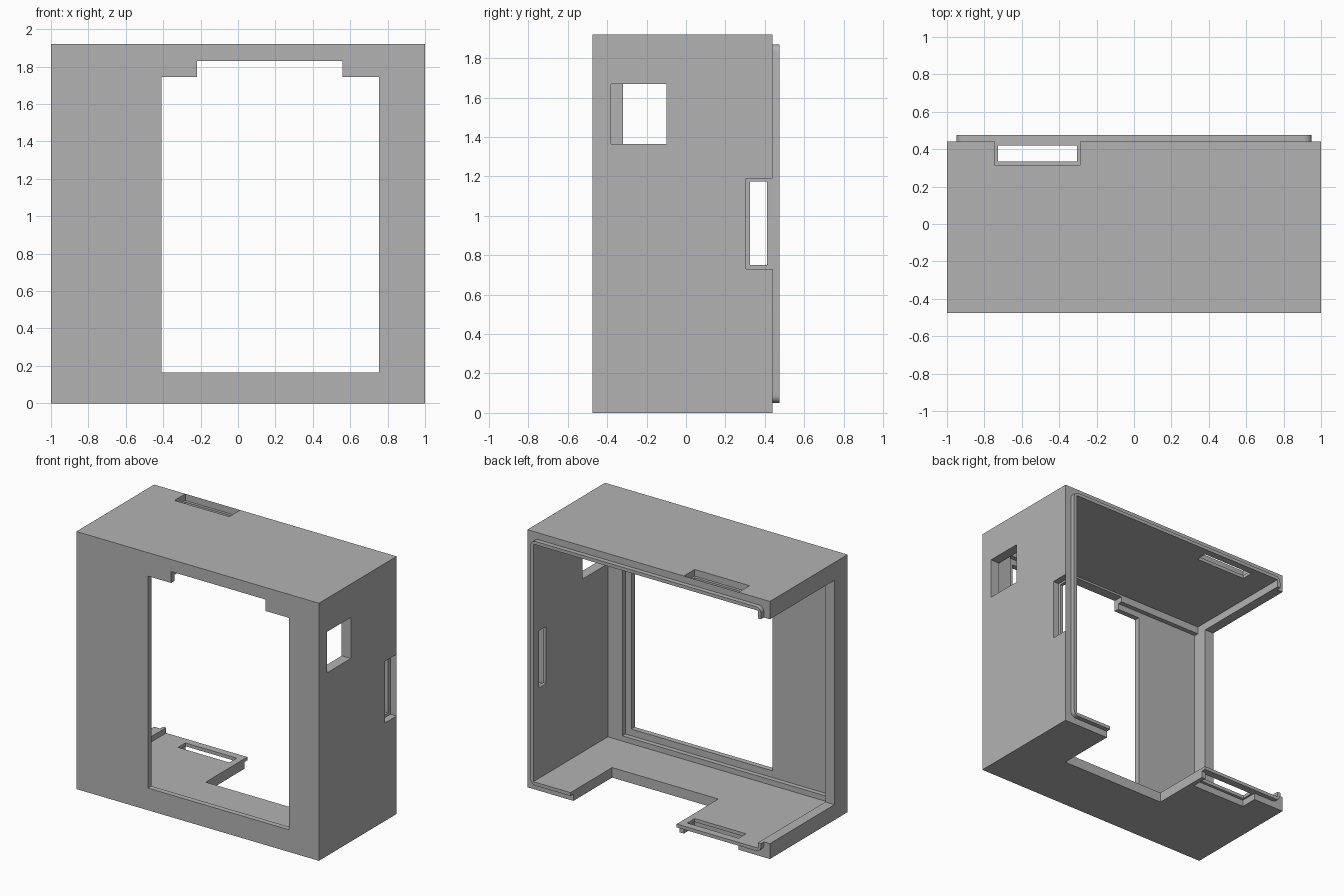
import bpy

# Remove the default cube only
old = bpy.data.objects.get("Cube")
if old:
    bpy.data.objects.remove(old, do_unlink=True)

# Single plain material
grey = bpy.data.materials.new("plain_grey")
grey.use_nodes = True
colour = (0.45, 0.45, 0.45, 1)
grey.diffuse_color = colour
grey.node_tree.nodes["Principled BSDF"].inputs["Base Color"].default_value = colour


def block(name, xs, ys, zs):
    """Box given by its ranges along each axis."""
    spans = (xs, ys, zs)
    bpy.ops.mesh.primitive_cube_add(size=1, location=[sum(s) / 2 for s in spans])
    ob = bpy.context.object
    ob.name = name
    ob.scale = [s[1] - s[0] for s in spans]
    bpy.ops.object.transform_apply(location=True, rotation=False, scale=True)
    ob.data.materials.append(grey)
    return ob


def combine(body, tool, operation):
    """Apply a boolean and discard the tool."""
    tool.hide_render = True
    bpy.ops.object.select_all(action='DESELECT')
    bpy.context.view_layer.objects.active = body
    body.select_set(True)
    mod = body.modifiers.new("combine", 'BOOLEAN')
    mod.operation = operation
    mod.solver = 'EXACT'
    mod.object = tool
    bpy.ops.object.modifier_apply(modifier=mod.name)
    bpy.data.objects.remove(tool, do_unlink=True)


HEIGHT = 1.92
WALL = 0.075
LIP = 0.05
FRONT, REAR, LIP_END = -0.475, 0.44, 0.475
INNER = 1 - WALL

# Outer shell
case = block("display_case", (-1, 1), (FRONT, REAR), (0, HEIGHT))

# Rear locating lip with rounded corners
lip = block("rear_lip", (LIP - 1, 1 - LIP), (0.36, LIP_END), (LIP, HEIGHT - LIP))
round_corners = lip.data.attributes.new("bevel_weight_edge", 'FLOAT', 'EDGE')
for edge in lip.data.edges:
    a, b = (lip.data.vertices[i].co for i in edge.vertices)
    round_corners.data[edge.index].value = float(abs(a.y - b.y) > 0.01)
bevel = lip.modifiers.new("rounding", 'BEVEL')
bevel.limit_method = 'WEIGHT'
bevel.width = 0.04
bevel.segments = 6
bpy.ops.object.modifier_apply(modifier=bevel.name)
combine(case, lip, 'UNION')

# Each opening: name, x range, y range, z range
cuts = [
    ("cavity", (-INNER, INNER), (-0.4, 0.6), (WALL, HEIGHT - WALL)),
    ("screen_recess", (-INNER, 0.805), (-0.435, -0.3), (0.115, 1.79)),
    ("screen_window", (-0.41, 0.755), (-0.6, -0.3), (0.165, 1.745)),
    ("screen_top_notch", (-0.22, 0.56), (-0.6, -0.3), (1.6, 1.83)),
    ("open_side", (-1.2, -0.8), (-0.32, 0.6), (0.115, 1.787)),
    ("side_window", (0.8, 1.2), (-0.38, -0.1), (1.365, 1.67)),
    ("floor_cutout", (-0.256, 0.62), (-0.015, 0.6), (-0.1, 0.3)),
    ("side_latch_slot", (0.8, 1.2), (0.325, 0.41), (0.75, 1.175)),
    ("side_latch_notch", (1 - LIP, 1.2), (0.305, REAR), (0.73, 1.19)),
]
# Matching latch slots through the roof and the floor
for name, through, shallow in (
    ("roof", (1.7, 2.1), (HEIGHT - LIP, 2.1)),
    ("floor", (-0.2, 0.2), (-0.2, LIP)),
):
    cuts.append((name + "_latch_slot", (-0.728, -0.305), (0.333, 0.42), through))
    cuts.append((name + "_latch_notch", (-0.742, -0.29), (0.312, REAR), shallow))

for name, xs, ys, zs in cuts:
    combine(case, block(name, xs, ys, zs), 'DIFFERENCE')

# Smooth only the rounded lip corners
bpy.ops.object.select_all(action='DESELECT')
case.select_set(True)
bpy.context.view_layer.objects.active = case
bpy.ops.object.shade_smooth_by_angle()
